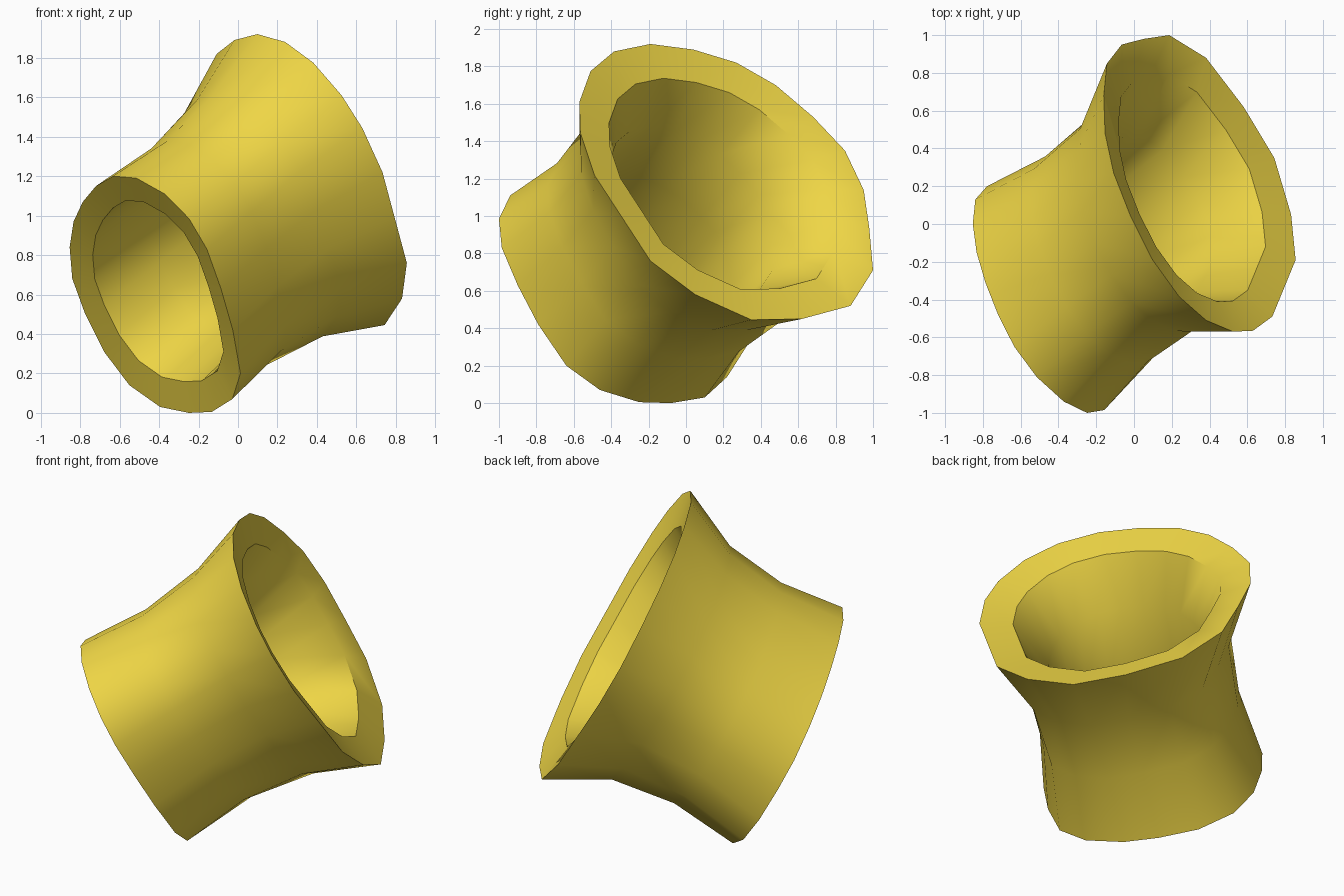
import bpy, bmesh, math
from mathutils import Vector as V

if "Cube" in bpy.data.objects:
    bpy.data.objects.remove(bpy.data.objects["Cube"])

AXIS = V((.74, .47, .485)).normalized()


def rim(outline, c, ky, kz):
    """Lift a (y, z) outline onto its tilted plane x = c - ky*y - kz*z."""
    return [V((c - ky * y - kz * z, y, z)) for y, z in outline]


# Rim outlines seen from the right side, matched point to point
LARGE = rim([(-.19, 1.92), (-.385, 1.88), (-.51, 1.775), (-.57, 1.61), (-.565, 1.445),
             (-.49, 1.22), (-.34, .99), (-.19, .76), (.05, .58), (.35, .445),
             (.62, .45), (.88, .52), (1, .71), (.98, .935), (.95, 1.14),
             (.85, 1.35), (.68, 1.53), (.48, 1.7), (.27, 1.82), (.04, 1.89)], 1.24, .59, .653)
SMALL = rim([(-.65, 1.2), (-.81, 1.19), (-.94, 1.11), (-1, .985), (-.985, .83),
             (-.9, .63), (-.79, .42), (-.64, .2), (-.46, .07), (-.25, .005),
             (-.08, 0), (.1, .03), (.22, .14), (.245, .31), (.2, .51),
             (.13, .68), (0, .84), (-.15, .97), (-.31, 1.07), (-.48, 1.15)], -.305, .7, .653)
SIDES = len(LARGE)


def ring(t, sy, sz, shift=0.0):
    """Cross-section at t along the sleeve (0 = small rim, 1 = large rim),
    scaled in y and z while staying in its tilted plane."""
    points = [s.lerp(l, t) for s, l in zip(SMALL, LARGE)]
    centre = sum(points, V()) / SIDES
    ky = .7 + (.59 - .7) * t
    result = []
    for p in points:
        y, z = (p.y - centre.y) * sy, (p.z - centre.z) * sz
        result.append(centre + V((-ky * y - .653 * z, y, z)) + AXIS * shift)
    return result


# Outside goes small to large with a pinched waist, inside comes back
rings = [ring(0, 1, 1), ring(1/3, .84, .885, .02), ring(2/3, .81, .89, .02), ring(1, 1, 1),
         ring(1, .765, .765, -.045), ring(2/3, .60, .66, .04),
         ring(1/3, .63, .66, .02), ring(0, .765, .765, .028)]

bm = bmesh.new()
loops = [[bm.verts.new(p) for p in r] for r in rings]
for k, lower in enumerate(loops):
    upper = loops[(k + 1) % len(loops)]
    for i in range(SIDES):
        j = (i + 1) % SIDES
        bm.faces.new((lower[i], lower[j], upper[j], upper[i]))
bmesh.ops.recalc_face_normals(bm, faces=bm.faces)

mesh = bpy.data.meshes.new("flared_sleeve")
bm.to_mesh(mesh)
bm.free()
sleeve = bpy.data.objects.new("flared_sleeve", mesh)
bpy.context.collection.objects.link(sleeve)

# Yellow finish, smooth walls with crisp rims
mat = bpy.data.materials.new("yellow")
mat.diffuse_color = (.86, .67, .06, 1)
mat.use_nodes = True
mat.node_tree.nodes["Principled BSDF"].inputs["Base Color"].default_value = mat.diffuse_color
mesh.materials.append(mat)
bpy.context.view_layer.objects.active = sleeve
sleeve.select_set(True)
bpy.ops.object.shade_smooth_by_angle(angle=math.radians(45))
